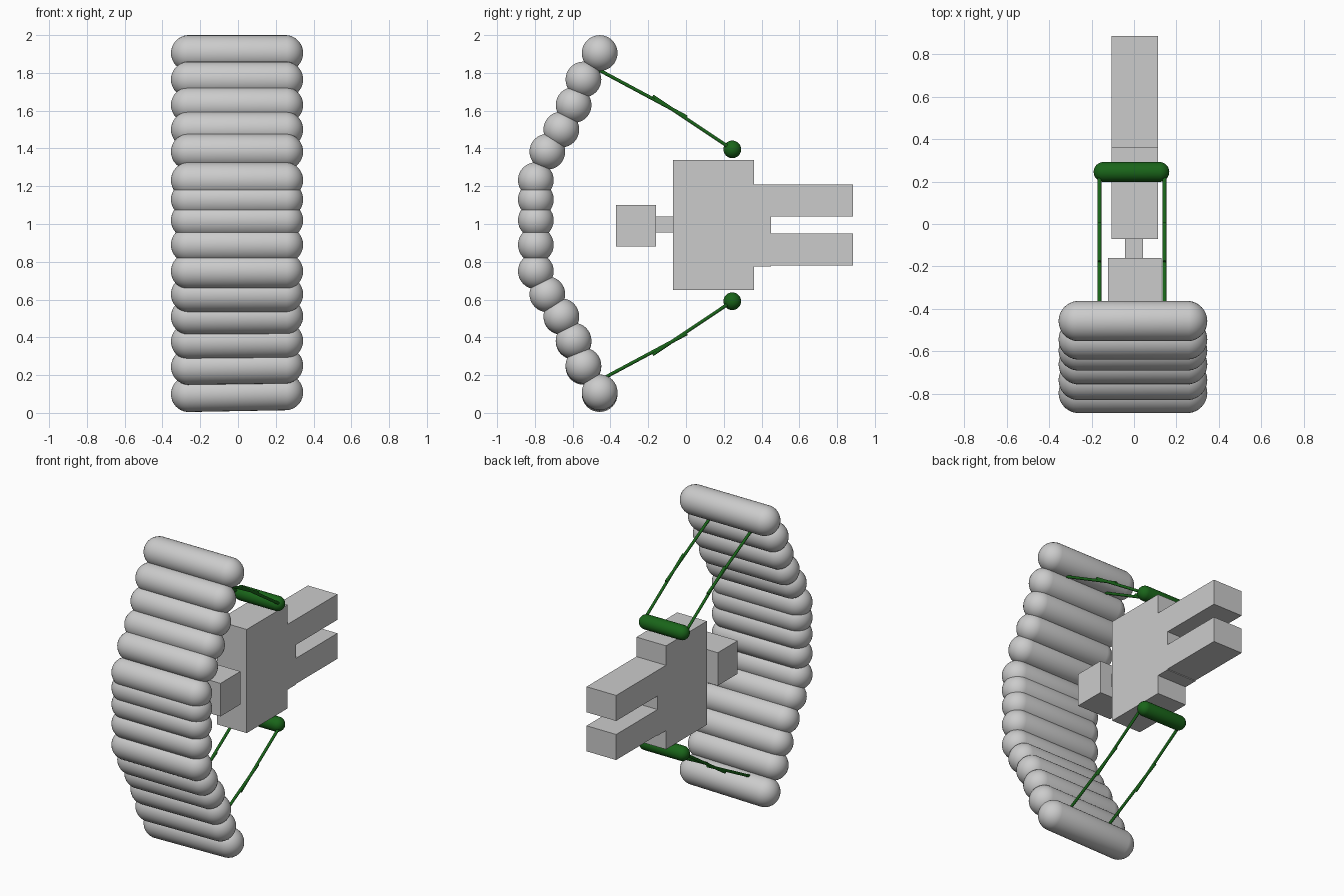
import bpy, bmesh, math
from mathutils import Vector

if "Cube" in bpy.data.objects:
    bpy.data.objects.remove(bpy.data.objects["Cube"])

green = bpy.data.materials.new("dark_green")
green.diffuse_color = (0.01, 0.13, 0.01, 1)
green.use_nodes = True
green.node_tree.nodes["Principled BSDF"].inputs["Base Color"].default_value = green.diffuse_color


def finish(name, bm, mat=None, smooth=False):
    me = bpy.data.meshes.new(name)
    bm.to_mesh(me)
    bm.free()
    ob = bpy.data.objects.new(name, me)
    bpy.context.collection.objects.link(ob)
    if mat:
        me.materials.append(mat)
    if smooth:
        me.shade_smooth()
    return ob


def capsule(name, x0, x1, y, z, r, mat=None, tilt=0.0):
    # Sphere split at the equator and stretched, then laid along x
    bm = bmesh.new()
    bmesh.ops.create_uvsphere(bm, u_segments=32, v_segments=17, radius=r)
    half = (x1 - x0) / 2 - r
    for v in bm.verts:
        a, b, c = v.co
        v.co = (c + math.copysign(half, c), b, -a)
    ob = finish(name, bm, mat, True)
    ob.location = ((x0 + x1) / 2, y, z)
    ob.rotation_euler.y = tilt


def box(name, x, y, z):
    bm = bmesh.new()
    bmesh.ops.create_cube(bm, size=1)
    for v in bm.verts:
        v.co = [(lo + hi) / 2 + c * (hi - lo) for c, (lo, hi) in zip(v.co, (x, y, z))]
    finish(name, bm)


def rod(name, p, q, r=0.009):
    p, q = Vector(p), Vector(q)
    d = q - p
    bm = bmesh.new()
    bmesh.ops.create_cone(bm, cap_ends=True, segments=12, radius1=r, radius2=r, depth=d.length)
    ob = finish(name, bm, green)
    ob.location = (p + q) / 2
    ob.rotation_euler = d.to_track_quat('Z', 'Y').to_euler()


# Canopy of inflated tubes, listed (y, z) from top to bottom
tubes = [(-.457, 1.905), (-.543, 1.765), (-.595, 1.63), (-.66, 1.50), (-.734, 1.383),
         (-.795, 1.232), (-.795, 1.13), (-.795, 1.02), (-.795, .89), (-.795, .75),
         (-.734, .628), (-.66, .51), (-.595, .38), (-.543, .247), (-.457, .104)]
for i, (y, z) in enumerate(tubes):
    capsule(f"canopy_tube_{i + 1}", -.355, .345, y, z, .095, tilt=-.018 * max(0, i - 10) / 4)

# Pilot lying flat
bx = (-.105, .113)
box("head", (-.122, .13), (-.37, -.16), (.88, 1.10))
box("neck", (-.043, .043), (-.17, -.06), (.955, 1.04))
box("torso", bx, (-.07, .45), (.775, 1.21))
box("upper_arm", bx, (-.07, .36), (1.21, 1.34))
box("lower_arm", bx, (-.07, .36), (.65, .775))
box("upper_leg", bx, (.45, .885), (1.04, 1.21))
box("lower_leg", bx, (.45, .885), (.78, .95))

# Grips and their two-piece lines
for side, s in (("upper", 1), ("lower", -1)):
    def zz(h):
        return .993 + s * h
    capsule(side + "_grip", -.19, .166, .245, zz(.402), .047, green)
    for n, x in (("left", -.163), ("right", .143)):
        rod(f"{side}_{n}_line_outer", (x, -.49, zz(.838)), (x, .005, zz(.573)))
        rod(f"{side}_{n}_line_inner", (x, -.177, zz(.684)), (x, .245, zz(.402)))
